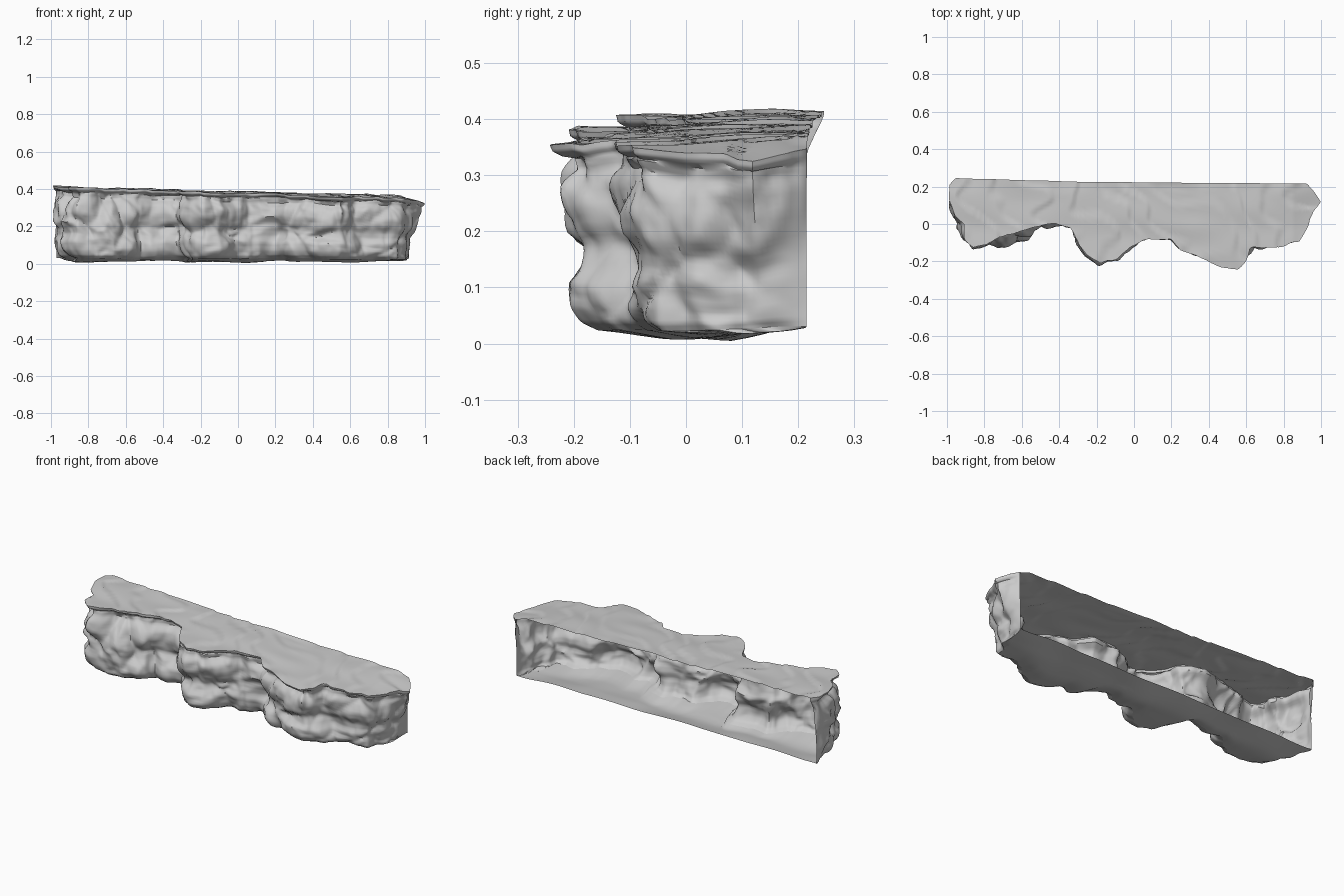
import bpy, math
from mathutils import Vector, noise

if "Cube" in bpy.data.objects:
    bpy.data.objects.remove(bpy.data.objects["Cube"])

# Plan outline from back left round the front to back right:
# (top rim x, y, wall foot x, y)
OUTLINE = [
    (-.95, .25, -.97, .215), (-.99, .21, -.98, .17), (-.99, .13, -.98, .09),
    (-.96, .04, -.96, .02), (-.91, -.01, -.93, -.04), (-.91, -.08, -.90, -.08),
    (-.86, -.13, -.86, -.11), (-.79, -.11, -.76, -.125), (-.72, -.07, -.66, -.125),
    (-.62, -.05, -.58, -.08), (-.53, -.02, -.54, -.02), (-.42, .00, -.42, .00),
    (-.34, -.03, -.33, .00), (-.29, -.11, -.30, -.10), (-.25, -.16, -.25, -.15),
    (-.18, -.21, -.17, -.18), (-.10, -.19, -.10, -.17), (-.02, -.12, -.01, -.11),
    (.08, -.08, .08, -.07), (.20, -.08, .20, -.07), (.25, -.14, .26, -.12),
    (.37, -.19, .36, -.16), (.46, -.23, .44, -.19), (.56, -.25, .54, -.19),
    (.60, -.20, .59, -.16), (.62, -.13, .66, -.12), (.78, -.12, .78, -.10),
    (.88, -.09, .86, -.06), (.94, .00, .905, .02), (.96, .07, .92, .08),
    (1.0, .12, .925, .13), (.96, .18, .92, .17), (.92, .22, .915, .215)]
# Vertical section: (height fraction, outward offset)
PROFILE = [(1, .0), (.965, -.004), (.935, -.026), (.87, -.03), (.78, -.005),
           (.66, .008), (.54, .004), (.44, -.012), (.36, -.014), (.27, .004),
           (.15, .0), (.07, -.018), (.03, -.045)]
N, WALL, TOP, BASE = 300, 40, 16, 10


def lerp_table(table, t):
    f = max(0, min(t, 1)) * (len(table) - 1)
    k = min(int(f), len(table) - 2)
    return [a + (b - a) * (f - k) for a, b in zip(table[k], table[k + 1])]


def lump(p, size):
    d = noise.voronoi(p / size)[0]
    return min(d[1] - d[0], .4) - .24


def top_height(x, y):
    z = .385 - .027 * x + .05 * (y - .1) * (.5 + .5 * x)
    z -= .03 * max(0, (x - .85) / .15)
    # broad swells and tilted slabs
    z += .009 * noise.noise(Vector((x * 3.5, y * 6, 3)))
    slab = x * 5 + y * 3 + noise.noise(Vector((x * 3, y * 7, 0))) * 1.3
    f = slab % 1
    return z + .008 * (min(f, (1 - f) * 4) - .4)


def back_y(x):
    return .223 - .008 * x + .018 * min(x, 0) ** 2 + .003 * noise.noise(Vector((x * 5, 0, 8)))


# Sample the outline evenly along its length
lengths = [0]
for a, b in zip(OUTLINE, OUTLINE[1:]):
    lengths.append(lengths[-1] + math.dist(a[2:], b[2:]))
outline = []
for i in range(N + 1):
    s = lengths[-1] * i / N
    k = max(j for j in range(len(OUTLINE) - 1) if lengths[j] <= s + 1e-9)
    f = (s - lengths[k]) / (lengths[k + 1] - lengths[k])
    outline.append(lerp_table(OUTLINE, (k + f) / (len(OUTLINE) - 1)))

top_cols, wall_cols, base_cols = [], [], []
back_x = -.96
for i, (tx, ty, wx, wy) in enumerate(outline):
    a, b = outline[max(i - 7, 0)], outline[min(i + 7, N)]
    out = Vector((b[3] - a[3], a[2] - b[2], 0)).normalized()
    back_x = max(back_x, min(tx, .92))
    fade = min(1, i / 14, (N - i) / 14)
    zt = top_height(tx, ty)
    zb = .016 + .012 * noise.noise(Vector((wx * 3, wy * 3, 5)))
    # Wall column with rim lip, lumps and cracks
    col = []
    for r in range(WALL + 1):
        h, off = lerp_table(PROFILE, r / WALL)
        m = max(0, min(1, (h - .25) / .7))
        m = m * m * (3 - 2 * m)
        p = Vector((wx + (tx - wx) * m, wy + (ty - wy) * m, zb + (zt - zb) * h))
        q = p + noise.noise_vector(p * 5) * .05
        rough = .3 if h > .94 else 1
        d = .075 * lump(q, .22) + .02 * lump(q + Vector((3, 1, 2)), .1)
        d += .018 * noise.noise(p * 8) + .004 * noise.noise(p * 22)
        lip = 1 + .9 * noise.noise(Vector((wx * 6, wy * 6, 4)))
        p += out * (off * lip + d * rough) * fade
        if h < .93:
            p.z += .012 * noise.noise(p * 9 + Vector((9, 0, 0))) * min(1, h * 4)
        # tidy the cut at the open back
        limit = .215 + (back_y(p.x) - .215) * max(0, min(1, (h - .8) / .18))
        p.y = limit if i in (0, N) else min(p.y, limit)
        p.x = max(-1, min(1, p.x))
        col.append(p)
    wall_cols.append(col)
    # Top slab column, from back edge to rim
    rim, foot = col[0], col[-1]
    tcol = []
    for r in range(TOP + 1):
        f = r / TOP
        x, y = back_x + (rim.x - back_x) * f, back_y(back_x) + (rim.y - back_y(back_x)) * f
        tcol.append(Vector((x, y, top_height(x, y) if f < 1 else rim.z)))
    top_cols.append(tcol)
    # Underside column, from foot to back edge
    bx = max(-.96, min(back_x, .905))
    bcol = []
    for r in range(BASE + 1):
        f = r / BASE
        x, y = foot.x + (bx - foot.x) * f, foot.y + (.213 - foot.y) * f
        z = .012 + .025 * max(0, (y - .08) / .13) + .014 * noise.noise(Vector((x * 4, y * 5, 2)))
        w = min(1, f * 3)
        bcol.append(Vector((x, y, max(0, foot.z + (z - foot.z) * w))))
    base_cols.append(bcol)


def sheet(name, cols):
    n = len(cols[0])
    verts = [v for c in cols for v in c]
    faces = [(i * n + r, i * n + r + 1, (i + 1) * n + r + 1, (i + 1) * n + r)
             for i in range(len(cols) - 1) for r in range(n - 1)]
    me = bpy.data.meshes.new(name)
    me.from_pydata(verts, [], faces)
    ob = bpy.data.objects.new(name, me)
    bpy.context.collection.objects.link(ob)
    bpy.ops.object.select_all(action='DESELECT')
    ob.select_set(True)
    bpy.context.view_layer.objects.active = ob
    bpy.ops.object.shade_smooth_by_angle(angle=math.radians(50))


# The back stays open, as a hollow cliff shell
sheet("cliff_top", top_cols)
sheet("cliff_wall", wall_cols)
sheet("cliff_underside", base_cols)
